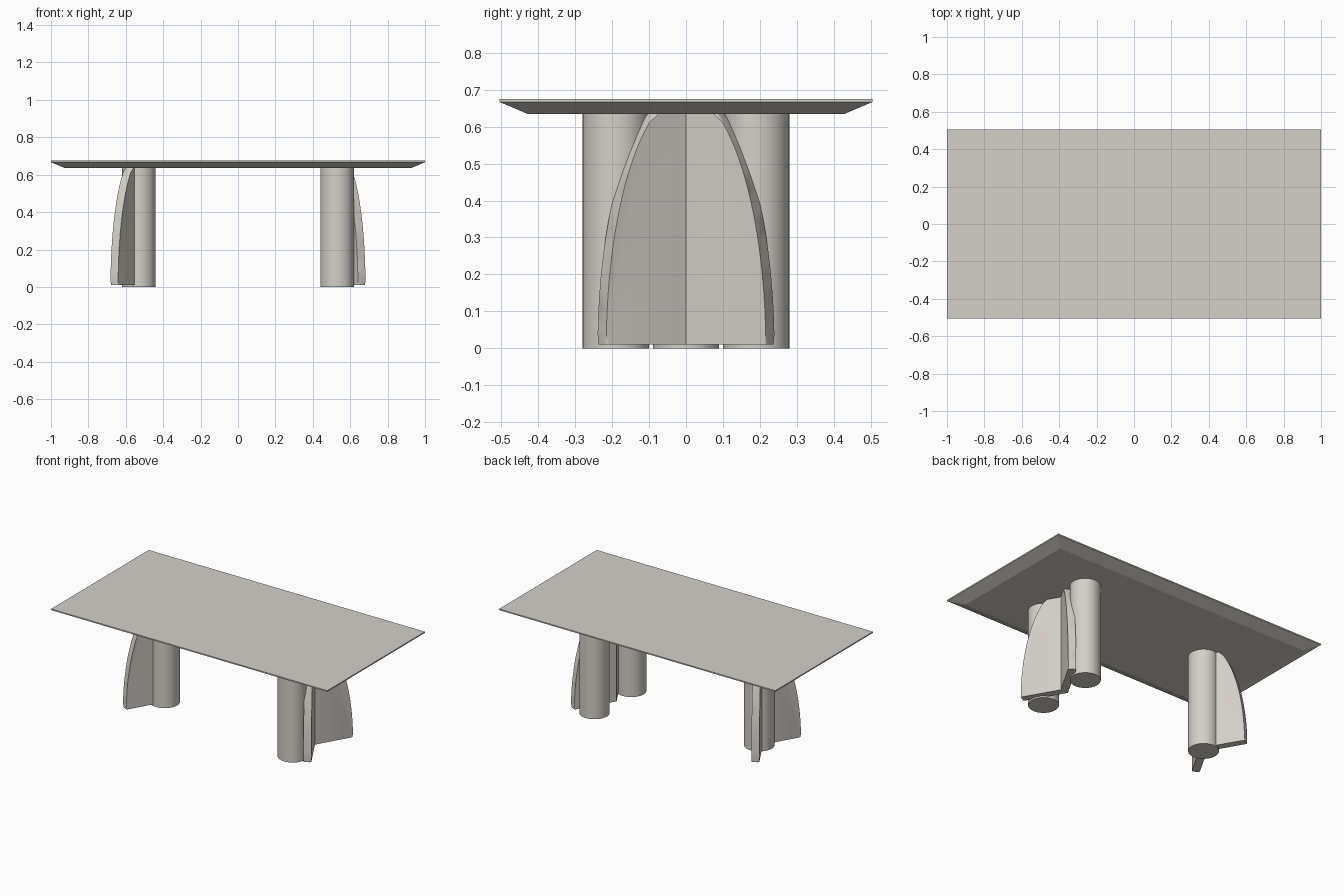
import bpy, bmesh, math

if "Cube" in bpy.data.objects:
    bpy.data.objects.remove(bpy.data.objects["Cube"])

stone = bpy.data.materials.new("warm grey")
stone.diffuse_color = (0.66, 0.63, 0.58, 1)
stone.use_nodes = True
stone.node_tree.nodes["Principled BSDF"].inputs["Base Color"].default_value = stone.diffuse_color


def finish(bm, name, smooth=True):
    bmesh.ops.recalc_face_normals(bm, faces=bm.faces)
    me = bpy.data.meshes.new(name)
    bm.to_mesh(me)
    bm.free()
    ob = bpy.data.objects.new(name, me)
    bpy.context.collection.objects.link(ob)
    me.materials.append(stone)
    if smooth:
        bpy.ops.object.select_all(action='DESELECT')
        ob.select_set(True)
        bpy.context.view_layer.objects.active = ob
        bpy.ops.object.shade_smooth_by_angle(angle=math.radians(35))
    return ob


def table_top():
    # thin slab whose underside tapers inwards
    bm = bmesh.new()
    rings = []
    for hx, hy, z in ((0.925, 0.43, 0.635), (1, 0.505, 0.667), (1, 0.505, 0.675)):
        rings.append([bm.verts.new((sx * hx, sy * hy, z))
                      for sx, sy in ((-1, -1), (1, -1), (1, 1), (-1, 1))])
    for a, b in zip(rings, rings[1:]):
        for i in range(4):
            j = (i + 1) % 4
            bm.faces.new((a[i], a[j], b[j], b[i]))
    bm.faces.new(rings[0])
    bm.faces.new(rings[-1])
    finish(bm, "table_top", smooth=False)


def column(name, x, y):
    bm = bmesh.new()
    bmesh.ops.create_cone(bm, cap_ends=True, segments=64, radius1=0.09,
                          radius2=0.09, depth=0.637)
    bmesh.ops.translate(bm, verts=bm.verts, vec=(x, y, 0.637 / 2))
    finish(bm, name)


def fin(name, side, ysign):
    # curved plate, mitred at the centre line and leaning 60 degrees outwards
    half, top, n = 0.0235, 0.637, 24
    c, s = math.cos(math.radians(60)), math.sin(math.radians(60))
    miter = half * c / s
    profile = [(0, 0.01)]
    for i in range(n + 1):
        z = 0.01 + (top - 0.01) * i / n
        profile.append((0.263 * math.sqrt(1 - (z / 0.70) ** 2), z))
    profile.append((0, top))
    bm = bmesh.new()
    loops = []
    for off in (1, -1):
        ring = []
        for r, z in profile:
            if r == 0:
                r = miter * off
            x = 0.53 + r * c + off * half * s
            y = r * s - off * half * c
            ring.append(bm.verts.new((side * x, ysign * y, z)))
        loops.append(ring)
        bm.faces.new(ring)
    a, b = loops
    for i in range(len(a)):
        j = (i + 1) % len(a)
        bm.faces.new((a[i], a[j], b[j], b[i]))
    # round the curved rim
    rim = [bm.edges.get((ring[i], ring[i + 1])) for ring in loops
           for i in range(1, n + 1)]
    bmesh.ops.bevel(bm, geom=rim, offset=0.009, segments=3, profile=0.5,
                    affect='EDGES')
    finish(bm, name)


table_top()

# one end stands on a single column, the other on a pair
column("left_column", -0.53, 0)
column("right_front_column", 0.53, -0.19)
column("right_back_column", 0.53, 0.19)

for side, sname in ((-1, "left"), (1, "right")):
    for ysign, yname in ((-1, "front"), (1, "back")):
        fin(f"{sname}_{yname}_fin", side, ysign)
